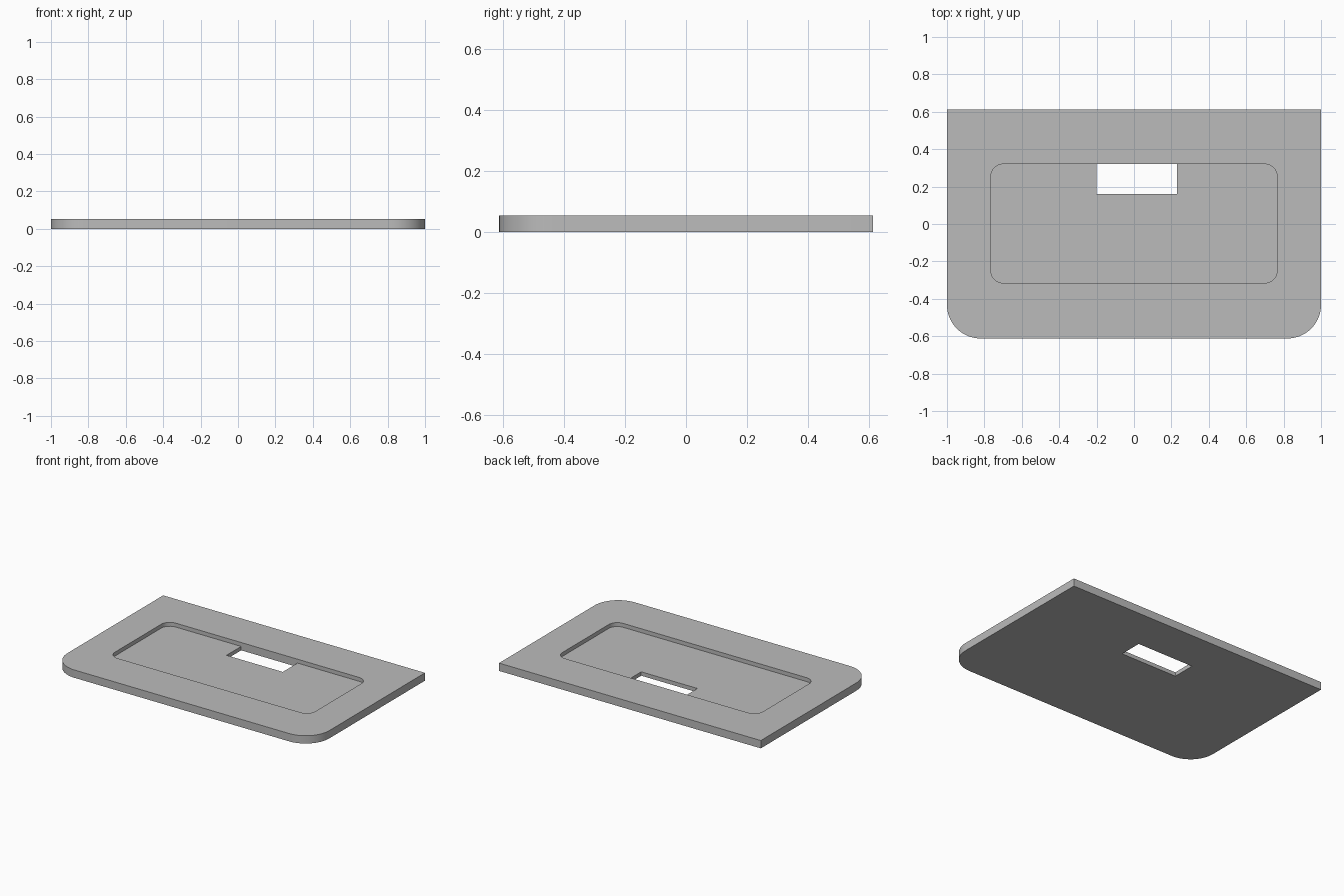
import bpy
import bmesh
from math import cos, sin, pi

if "Cube" in bpy.data.objects:
    bpy.data.objects.remove(bpy.data.objects["Cube"])

HALF_X, HALF_Y, TOP, FLOOR = 1.0, 0.612, 0.054, 0.027
POCKET_X, POCKET_FRONT, POCKET_BACK = 0.765, -0.315, 0.32
HOLE_LEFT, HOLE_RIGHT, HOLE_FRONT = 0.23, -0.20, 0.16


def arc(x, y, sx, sy, radius, start, steps=14):
    """Points of a quarter round that replaces the corner x, y."""
    cx, cy = x - sx * radius, y - sy * radius
    angles = [start + pi / 2 * i / steps for i in range(steps + 1)]
    return [(cx + radius * cos(a), cy + radius * sin(a)) for a in angles]


bm = bmesh.new()


def ring(points, z):
    return [bm.verts.new((x, y, z)) for x, y in points]


def walls(lower, upper):
    for i in range(len(lower)):
        j = (i + 1) % len(lower)
        bm.faces.new((lower[i], lower[j], upper[j], upper[i]))


def fill_between(*loops):
    edges = [bm.edges.get((loop[i - 1], loop[i]))
             for loop in loops for i in range(len(loop))]
    bmesh.ops.triangle_fill(bm, edges=edges, use_beauty=True)


# Plate outline: square at the back, rounded at the front
outline = [(HALF_X, HALF_Y), (-HALF_X, HALF_Y)]
outline += arc(-HALF_X, -HALF_Y, -1, -1, 0.18, pi)
outline += arc(HALF_X, -HALF_Y, 1, -1, 0.18, 1.5 * pi)
base, rim = ring(outline, 0), ring(outline, TOP)
walls(base, rim)

# Shallow rounded pocket, with the opening's ends marked on its back edge
back_left = arc(POCKET_X, POCKET_BACK, 1, 1, 0.065, 0)
pocket = back_left + [(HOLE_LEFT, POCKET_BACK), (HOLE_RIGHT, POCKET_BACK)]
pocket += arc(-POCKET_X, POCKET_BACK, -1, 1, 0.065, pi / 2)
pocket += arc(-POCKET_X, POCKET_FRONT, -1, -1, 0.065, pi)
pocket += arc(POCKET_X, POCKET_FRONT, 1, -1, 0.065, 1.5 * pi)
low, high = ring(pocket, FLOOR), ring(pocket, TOP)
walls(low, high)

# Rectangular opening through the pocket floor
n = len(back_left)
front = ring([(HOLE_LEFT, HOLE_FRONT), (HOLE_RIGHT, HOLE_FRONT)], FLOOR)
hole_top = [low[n], front[0], front[1], low[n + 1]]
hole_base = ring([v.co.xy for v in hole_top], 0)
walls(hole_base, hole_top)

# Flat faces: pocket floor, top border and underside
bm.faces.new(low[:n + 1] + front + low[n + 1:])
fill_between(rim, high)
fill_between(base, hole_base)
bmesh.ops.recalc_face_normals(bm, faces=bm.faces)

mesh = bpy.data.meshes.new("recessed_plate")
bm.to_mesh(mesh)
bm.free()
plate = bpy.data.objects.new("recessed_plate", mesh)
bpy.context.collection.objects.link(plate)

# Plain grey material
grey = bpy.data.materials.new("plain_grey")
grey.use_nodes = True
colour = (0.5, 0.5, 0.5, 1)
grey.diffuse_color = colour
grey.node_tree.nodes["Principled BSDF"].inputs["Base Color"].default_value = colour
mesh.materials.append(grey)

bpy.ops.object.select_all(action="DESELECT")
plate.select_set(True)
bpy.context.view_layer.objects.active = plate
bpy.ops.object.shade_smooth_by_angle(angle=pi / 6)
